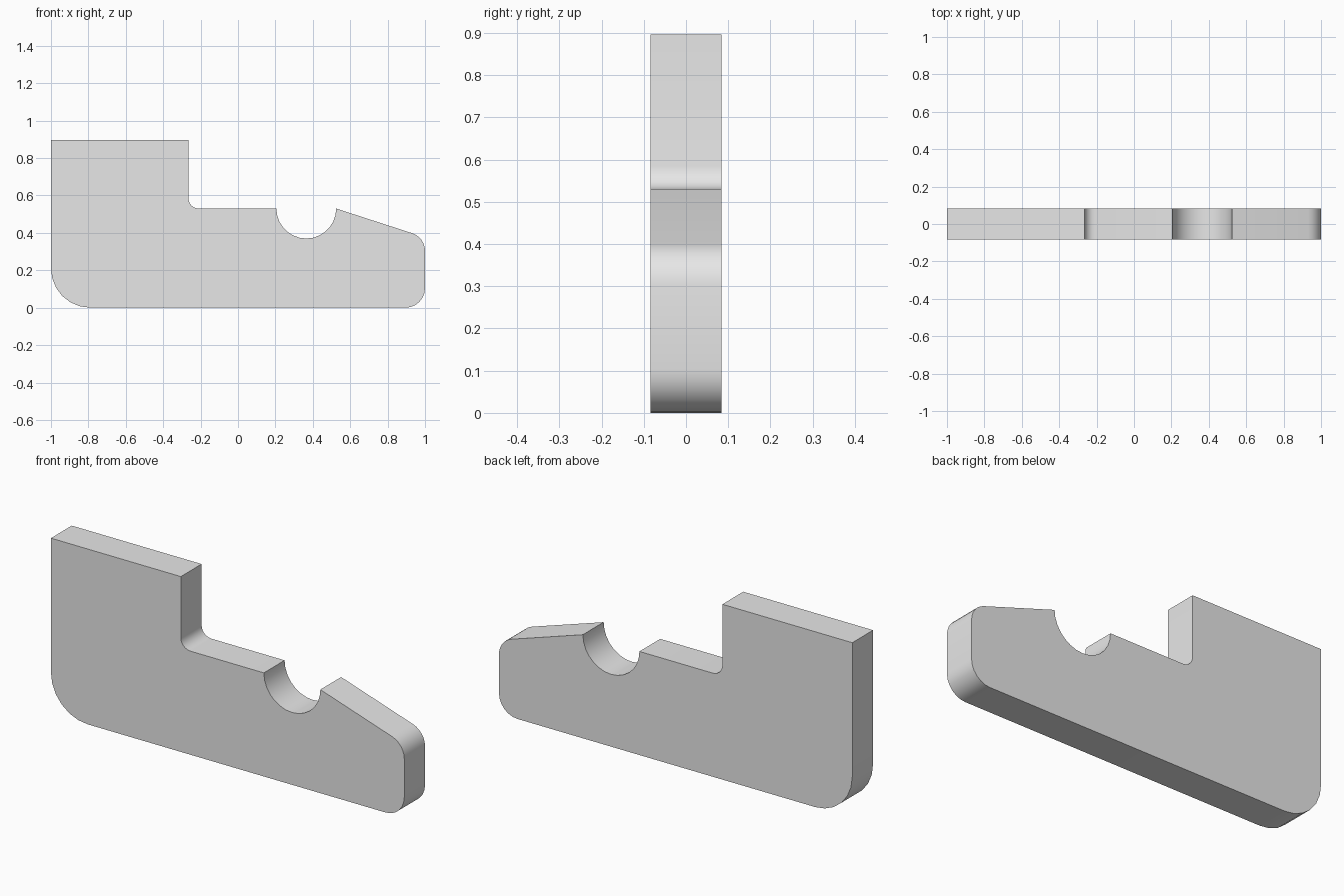
import bpy, bmesh
from math import cos, sin, pi, radians
from mathutils import Vector

HALF_DEPTH = 0.084

cube = bpy.data.objects.get("Cube")
if cube:
    bpy.data.objects.remove(cube, do_unlink=True)

# Plain grey finish
grey = bpy.data.materials.new("light grey")
grey.use_nodes = True
grey.diffuse_color = (0.8, 0.8, 0.8, 1)
grey.node_tree.nodes["Principled BSDF"].inputs["Base Color"].default_value = grey.diffuse_color


def fillet(before, corner, after, radius, steps):
    """Points of an arc tangent to both sides of a corner."""
    c = Vector(corner)
    a = (Vector(before) - c).normalized()
    b = (Vector(after) - c).normalized()
    half = a.angle(b) / 2
    centre = c + (a + b).normalized() * radius / sin(half)
    reach = radius * cos(half) / sin(half)
    start, end = c + a * reach - centre, c + b * reach - centre
    turn = start.angle(end)
    return [centre + (start * sin((1 - i / steps) * turn)
                      + end * sin(i / steps * turn)) / sin(turn)
            for i in range(steps + 1)]


# Outline corners, each with its rounding radius
corners = [((-1, 0), 0.21), ((1, 0), 0.105), ((1, 0.376), 0.1),
           ((0.525, 0.53), 0), ((0.205, 0.53), 0), ((-0.265, 0.53), 0.055),
           ((-0.265, 0.897), 0), ((-1, 0.897), 0)]
outline = []
for i, (corner, radius) in enumerate(corners):
    if radius:
        outline += fillet(corners[i - 1][0], corner,
                          corners[(i + 1) % len(corners)][0], radius, 6)
    else:
        outline.append(Vector(corner))
    # Half-round notch between the slope and the ledge
    if corner == (0.525, 0.53):
        outline += [Vector((0.365 + 0.16 * cos(t), 0.53 - 0.16 * sin(t)))
                    for t in (pi * k / 14 for k in range(1, 14))]

# Extrude the outline through the plate's thickness
bm = bmesh.new()
face = bm.faces.new([bm.verts.new((p.x, -HALF_DEPTH, p.y)) for p in outline])
extruded = bmesh.ops.extrude_face_region(bm, geom=[face], use_keep_orig=True)
bmesh.ops.translate(bm, vec=(0, 2 * HALF_DEPTH, 0),
                    verts=[v for v in extruded["geom"] if isinstance(v, bmesh.types.BMVert)])
bmesh.ops.recalc_face_normals(bm, faces=bm.faces)
mesh = bpy.data.meshes.new("notched_plate")
bm.to_mesh(mesh)
bm.free()
mesh.materials.append(grey)

plate = bpy.data.objects.new("notched_plate", mesh)
bpy.context.collection.objects.link(plate)
bpy.context.view_layer.objects.active = plate
plate.select_set(True)
bpy.ops.object.shade_smooth_by_angle(angle=radians(30))
